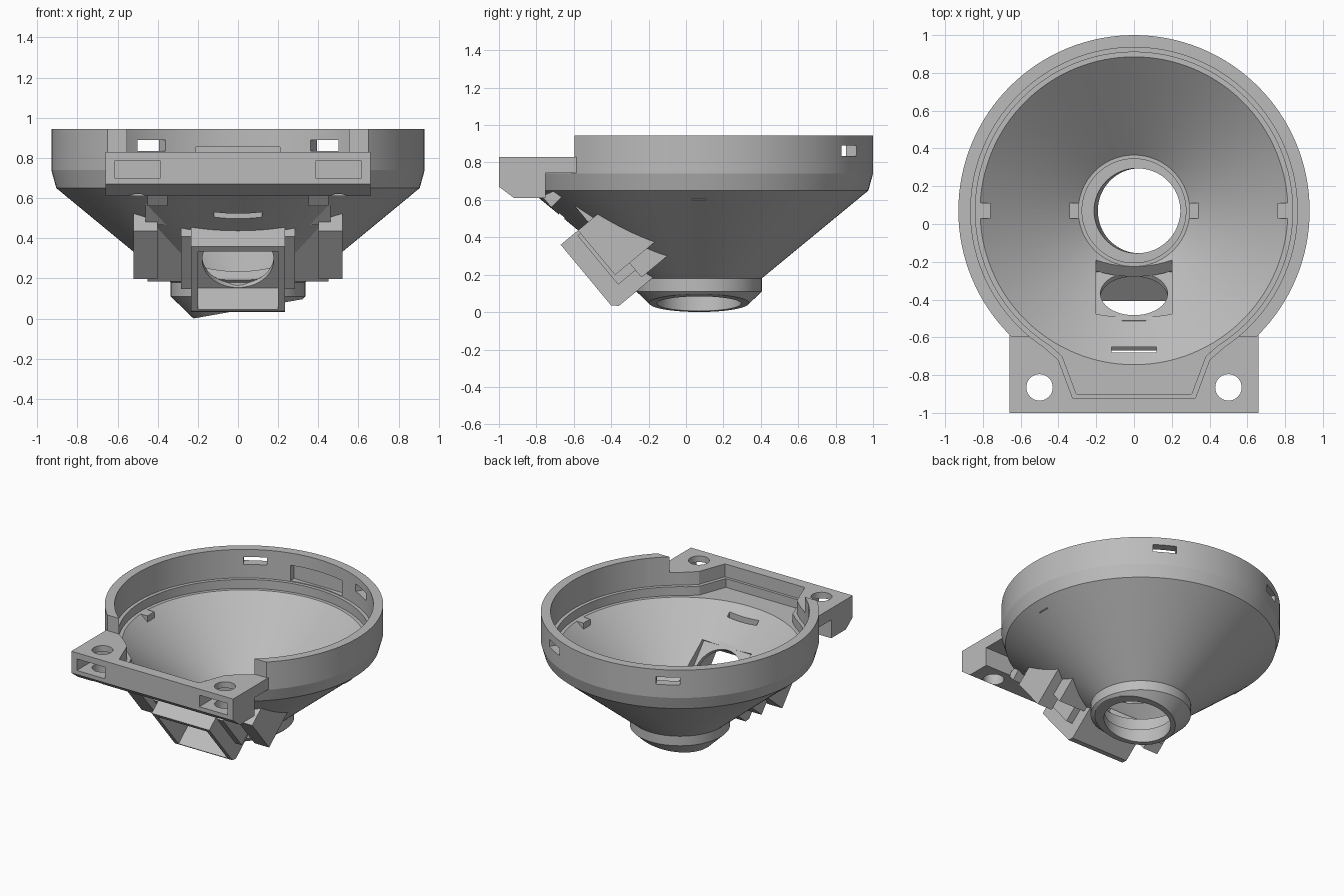
import bpy, bmesh, math
from mathutils import Vector

old = bpy.data.objects.get("Cube")
if old:
    bpy.data.objects.remove(old)

grey = bpy.data.materials.new("plain grey")
grey.use_nodes = True
grey.diffuse_color = (0.5, 0.5, 0.5, 1)
grey.node_tree.nodes["Principled BSDF"].inputs["Base Color"].default_value = (0.5, 0.5, 0.5, 1)

CY = 0.07                         # bowl axis in y
TILT = math.radians(10)           # slant of the bottom opening
U, V = Vector((0, 0.64, -0.77)), Vector((0, 0.77, 0.64))
ORIGIN = Vector((0, -0.67, 0.36))  # outer upper edge of the slanted hood


# Placement maps: polygon coordinates a, b and extrusion depth c
def along_z(a, b, c): return Vector((a, b, c))
def along_x(a, b, c): return Vector((c, a, b))
def slant_x(a, b, c): return ORIGIN + a * U + b * V + Vector((c, 0, 0))
def slant_v(a, b, c): return ORIGIN + b * U + c * V + Vector((a, 0, 0))


def radial(angle):
    def place(a, b, c):
        s, k = math.sin(angle), math.cos(angle)
        return Vector((a * k + b * s, CY - a * s + b * k, c))
    return place


def tilted(a, b, c):
    s, k = math.sin(TILT), math.cos(TILT)
    return Vector((0.03 + a * k - c * s, CY + b, 0.045 + a * s + c * k))


def finish(name, bm):
    bmesh.ops.recalc_face_normals(bm, faces=bm.faces)
    mesh = bpy.data.meshes.new(name)
    bm.to_mesh(mesh)
    bm.free()
    mesh.materials.append(grey)
    ob = bpy.data.objects.new(name, mesh)
    bpy.context.collection.objects.link(ob)
    return ob


def prism(name, pts, lo, hi, place):
    bm = bmesh.new()
    rings = [[bm.verts.new(place(a, b, c)) for a, b in pts] for c in (lo, hi)]
    n = len(pts)
    for ring in rings:
        bm.faces.new(ring)
    for i in range(n):
        j = (i + 1) % n
        bm.faces.new((rings[0][i], rings[0][j], rings[1][j], rings[1][i]))
    return finish(name, bm)


def rect(a0, a1, b0, b1):
    return [(a0, b0), (a1, b0), (a1, b1), (a0, b1)]


def circle(x, y, r, n=64):
    return [(x + r * math.cos(2 * math.pi * i / n), y + r * math.sin(2 * math.pi * i / n))
            for i in range(n)]


def lathe(name, profile, n=128):
    bm = bmesh.new()
    rings = [[bm.verts.new((x, y, z)) for x, y in circle(0, CY, r, n)] for r, z in profile]
    for low, high in zip(rings, rings[1:]):
        for i in range(n):
            j = (i + 1) % n
            bm.faces.new((low[i], low[j], high[j], high[i]))
    bm.faces.new(rings[0])
    bm.faces.new(rings[-1])
    return finish(name, bm)


cutters = []


def cutter(ob):
    ob.hide_render = True
    cutters.append(ob)
    return ob


def carve(ob, *tools):
    bpy.context.view_layer.objects.active = ob
    for tool in tools:
        mod = ob.modifiers.new("cut", "BOOLEAN")
        mod.operation, mod.solver, mod.object = "DIFFERENCE", "EXACT", tool
        bpy.ops.object.modifier_apply(modifier=mod.name)


# Hollow of the bowl: stepped rim, cone and bottom socket
hollow = cutter(lathe("hollow_cutter", [
    (0.275, 0.12), (0.275, 0.235), (0.295, 0.235), (0.815, 0.67), (0.84, 0.67),
    (0.84, 0.735), (0.865, 0.735), (0.865, 1.0)]))

# Front pocket, two steps deep
pockets = []
for d, z in ((0, 0.735), (0.02, 0.67)):
    half = [(0.66 - d, -0.49 + d), (0.4 - d, -0.72 + d), (0.325 - d, -0.92 + d)]
    outline = half + [(-x, y) for x, y in reversed(half)]
    pockets.append(cutter(prism("pocket_cutter", outline, z, 1.1, along_z)))

# Bowl
bowl = lathe("bowl", [(0.19, -0.03), (0.335, 0.11), (0.335, 0.18), (0.905, 0.65),
                      (0.93, 0.74), (0.93, 0.945)])
carve(bowl, hollow)
carve(bowl, *pockets)
bowl_cuts = [
    prism("base_cutter", rect(-1, 1, -1, 1), -0.6, 0, tilted),
    prism("opening_cutter", circle(0, 0, 0.225), -0.2, 0.17, tilted),
    prism("rim_cutter", rect(-1, 1, -1.2, -0.595), 0.83, 1.2, along_z),
    prism("window_cutter", rect(0.035, 0.38, -0.02, 0.5), -0.2, 0.2, slant_x),
    prism("slit_cutter", rect(-0.12, 0.12, -0.68, -0.65), 0.45, 0.66, along_z),
    prism("recess_cutter", rect(-0.21, 0.21, 0.8, 0.955), 0.74, 0.855, along_z),
]
for side in (-1, 1):
    bowl_cuts.append(prism("rim_slot_cutter", rect(-0.08, 0.08, 0.8, 1.0), 0.835, 0.89,
                           radial(side * math.radians(30))))
carve(bowl, *[cutter(c) for c in bowl_cuts])

# Front mounting plate with screw holes and nut slots
plate = prism("mounting_plate", [
    (-1, 0.83), (-1, 0.67), (-0.92, 0.61), (-0.75, 0.61), (-0.75, 0.745),
    (-0.58, 0.745), (-0.58, 0.83)], -0.66, 0.66, along_x)
carve(plate, hollow, *pockets)
for side in (-1, 1):
    hole = prism("screw_cutter", circle(side * 0.5, -0.865, 0.07, 40), 0.5, 1, along_z)
    slot = prism("nut_slot_cutter", rect(side * 0.5 - 0.115, side * 0.5 + 0.115, -1.1, -0.78),
                 0.70, 0.785, along_z)
    carve(plate, cutter(hole), cutter(slot))

# Slanted hood, open to the front
hood = prism("hood", [(0, 0), (0.42, 0), (0.45, 0.03), (0.45, 0.42), (0, 0.42)],
             -0.235, 0.235, slant_x)
hood_gap = cutter(prism("hood_cutter", rect(0.035, 0.41, -0.1, 0.6), -0.2, 0.2, slant_x))
carve(hood, hood_gap, hollow)

# Panel with the round lens hole
panel = prism("lens_panel", rect(0.01, 0.43, 0.17, 0.2), -0.22, 0.22, slant_x)
carve(panel, cutter(prism("lens_cutter", circle(0, 0.23, 0.178), 0, 0.5, slant_v)))

# Brackets beside the hood and small stops in the bowl
parts = [bowl, plate, hood, panel]
for side, tag in ((1, "left"), (-1, "right")):
    brackets = [
        ("outer_bracket", rect(0.0, 0.31, 0.12, 0.42), 0.4, 0.52),
        ("inner_bracket", rect(0.0, 0.41, 0.22, 0.42), 0.22, 0.45),
        ("bracket_rail", rect(0.02, 0.36, 0.1, 0.3), 0.22, 0.285),
        ("upper_bracket", rect(-0.13, 0.02, 0.19, 0.42), 0.31, 0.46),
    ]
    for name, outline, x0, x1 in brackets:
        ob = prism(tag + "_" + name, outline, side * x0, side * x1, slant_x)
        carve(ob, hollow)
        parts.append(ob)
    lug = prism(tag + "_lug", [(-0.77, 0.62), (-0.72, 0.56), (-0.66, 0.62), (-0.7, 0.65)],
                side * 0.35, side * 0.45, along_x)
    carve(lug, hollow)
    parts.append(lug)
    parts.append(prism(tag + "_rim_stop", rect(0.03, 0.11, 0.6, 0.67),
                       side * 0.76, side * 0.85, along_x))
    parts.append(prism(tag + "_socket_stop", rect(0.03, 0.11, 0.2, 0.275),
                       side * 0.29, side * 0.345, along_x))

for tool in cutters:
    bpy.data.objects.remove(tool)

# Smooth the round surfaces and keep the edges sharp
bpy.ops.object.select_all(action="DESELECT")
for ob in parts:
    ob.select_set(True)
bpy.context.view_layer.objects.active = bowl
bpy.ops.object.shade_smooth_by_angle(angle=math.radians(14))
